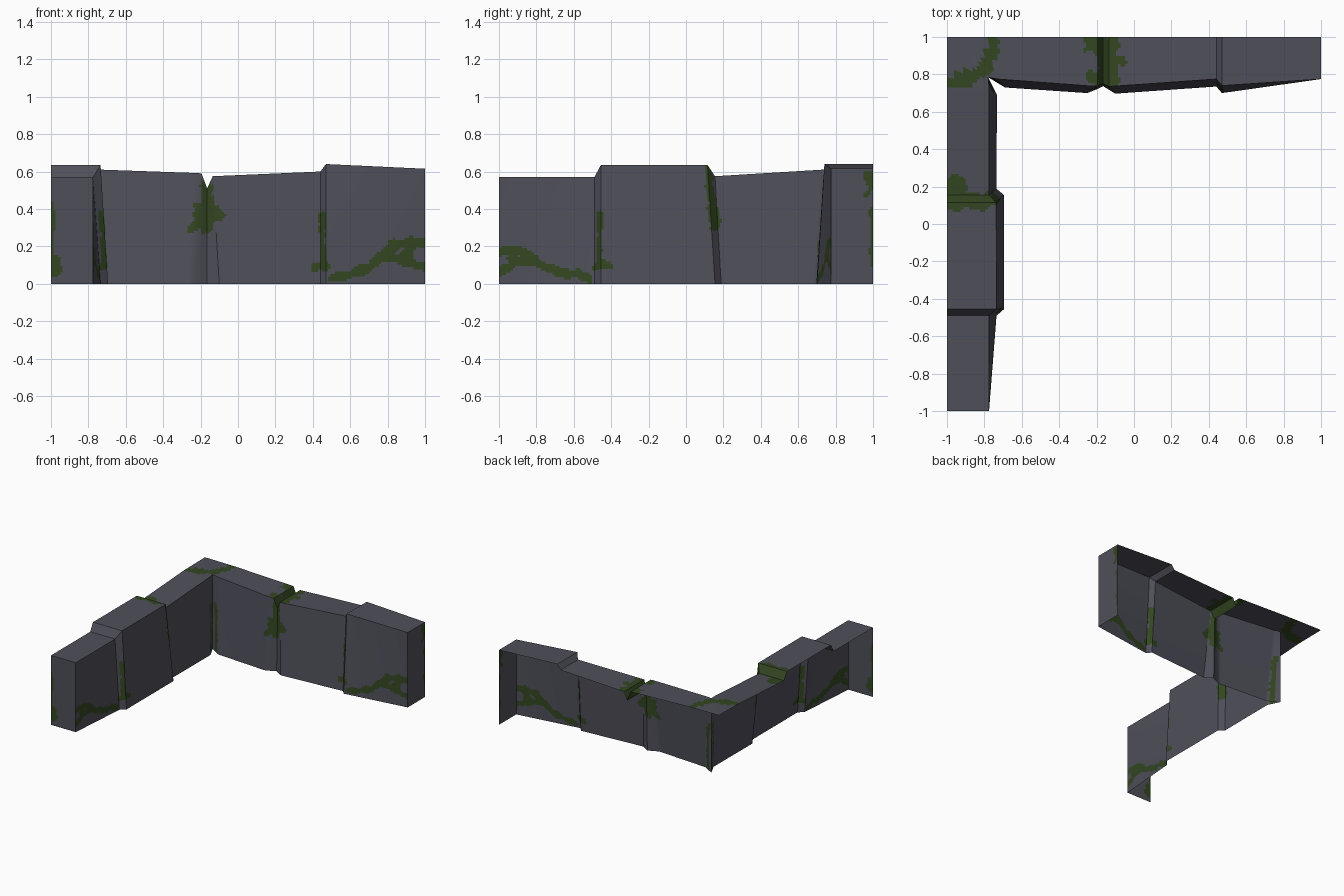
import bpy, bmesh, math
from mathutils import Vector

if "Cube" in bpy.data.objects:
    bpy.data.objects.remove(bpy.data.objects["Cube"])

CELL = 0.0125


def material(name, color):
    m = bpy.data.materials.new(name)
    m.diffuse_color = (*color, 1)
    m.use_nodes = True
    m.node_tree.nodes["Principled BSDF"].inputs["Base Color"].default_value = m.diffuse_color
    return m


STONE = material("grey stone", (0.078, 0.078, 0.102))
MOSS = material("dark moss", (0.033, 0.062, 0.015))


def near(p, trail):
    """Is 2D point p within a trail: (radius, points...), with a ragged outline?"""
    r, *pts = trail
    p = Vector(p)
    r *= 1 + 0.22 * math.sin(p.x * 47 + p.y * 31) + 0.15 * math.sin(p.x * 83 - p.y * 97)
    if len(pts) == 1:
        return (p - Vector(pts[0])).length < r
    for a, b in zip(pts, pts[1:]):
        a, b = Vector(a), Vector(b)
        d = b - a
        t = max(0, min(1, (p - a).dot(d) / d.length_squared))
        if (p - a - d * t).length < r:
            return True
    return False


def patch(bm, a, b, c, d, n, m, out, axes, trails):
    """Grid between edges a-b and d-c, facing out, with moss cells marked."""
    a, b, c, d = map(Vector, (a, b, c, d))
    grid = [[bm.verts.new(a.lerp(b, i / n).lerp(d.lerp(c, i / n), j / m))
             for j in range(m + 1)] for i in range(n + 1)]
    flip = (b - a).cross(d - a).dot(Vector(out)) < 0
    for i in range(n):
        for j in range(m):
            q = [grid[i][j], grid[i + 1][j], grid[i + 1][j + 1], grid[i][j + 1]]
            f = bm.faces.new(q[::-1] if flip else q)
            p = f.calc_center_median()
            uv = (p[axes[0]], p[axes[1]])
            f.material_index = int(any(near(uv, t) for t in trails))


def wall(name, stations, back, back_start, put, out, axis, cap_out, moss):
    """Shell wall with front, top and one end cap; open behind and below.
    Station: top s, top d, bottom s, bottom d, height."""
    bm = bmesh.new()
    rows, deep = 48, 18
    for k, (p, q) in enumerate(zip(stations, stations[1:])):
        n = max(1, math.ceil(abs(q[0] - p[0]) / CELL))
        t0, t1 = put(p[0], p[1], p[4]), put(q[0], q[1], q[4])
        b0, b1 = put(p[2], p[3], 0), put(q[2], q[3], 0)
        k0 = put(back_start if k == 0 else p[0], back, p[4])
        k1 = put(q[0], back, q[4])
        patch(bm, b0, b1, t1, t0, n, rows, out, (axis, 2), moss["front"])
        patch(bm, t0, t1, k1, k0, n, deep, (0, 0, 1), (0, 1), moss["top"])
    # end cap
    e = stations[-1]
    patch(bm, put(e[2], e[3], 0), put(e[0], back, 0), put(e[0], back, e[4]),
          put(e[0], e[1], e[4]), deep, rows, cap_out, (1 - axis, 2), moss["cap"])
    bmesh.ops.remove_doubles(bm, verts=bm.verts, dist=0.0003)
    me = bpy.data.meshes.new(name)
    bm.to_mesh(me)
    bm.free()
    me.materials.append(STONE)
    me.materials.append(MOSS)
    ob = bpy.data.objects.new(name, me)
    bpy.context.collection.objects.link(ob)
    bpy.ops.object.select_all(action='DESELECT')
    ob.select_set(True)
    bpy.context.view_layer.objects.active = ob
    bpy.ops.object.shade_smooth_by_angle(angle=math.radians(30))


# moss around the shared corner, seen from the top
corner_moss = (0.035, (-1, .77), (-.9, .775), (-.81, .82), (-.765, .88), (-.765, 1))

# back wall, running along x with a notch and a step
wall("back_wall",
     [(-.78, .785, -.78, .785, .613), (-.73, .775, -.69, .73, .61),
      (-.22, .737, -.25, .70, .592), (-.195, .737, -.2, .72, .59),
      (-.165, .75, -.165, .737, .51), (-.135, .735, -.1, .697, .575),
      (.44, .775, .44, .735, .60), (.47, .74, .47, .70, .64),
      (1, .775, 1, .775, .615)],
     1, -1, lambda s, d, z: (s, d, z), (0, -1, 0), 0, (1, 0, 0),
     {"front": [(.024, (.5, .03), (.6, .055), (.7, .085), (.78, .16), (.84, .215), (1, .225)),
                (.022, (.77, .14), (.85, .13), (.91, .12), (1, .085)),
                (.03, (.8, .17), (.82, .18)), (.035, (.91, .16), (.92, .21)),
                (.02, (.445, .36), (.452, .27)), (.013, (.452, .25), (.455, .1)),
                (.028, (.42, .095), (.46, .09)),
                (.03, (-.165, .53), (-.175, .42)), (.052, (-.175, .4), (-.185, .32)),
                (.035, (-.235, .305)), (.035, (-.16, .36), (-.11, .36)),
                (.018, (-.745, .38), (-.73, .25), (-.725, 0))],
      "top": [corner_moss, (.036, (-.165, .7), (-.165, 1)),
              (.05, (-.23, .96)), (.035, (-.225, .78)),
              (.03, (-.115, .73), (-.115, 1)), (.03, (-.07, .87))],
      "cap": [(.03, (.98, .57), (.99, .53)), (.02, (.975, .48)), (.012, (.995, .4), (.995, .1))]})

# left wall, running along y with a raised middle block
wall("left_wall",
     [(.785, -.78, .785, -.78, .613), (.73, -.775, .69, -.733, .61),
      (.155, -.775, .188, -.735, .575), (.115, -.737, .155, -.695, .635),
      (-.455, -.735, -.455, -.695, .635), (-.49, -.775, -.49, -.735, .57),
      (-1, -.775, -1, -.775, .57)],
     -1, 1, lambda s, d, z: (d, s, z), (1, 0, 0), 1, (0, -1, 0),
     {"front": [(.024, (-1, .175), (-.9, .18), (-.83, .15), (-.76, .09), (-.68, .06),
                 (-.6, .055), (-.53, .03)),
                (.022, (-1, .06), (-.93, .1), (-.83, .125), (-.77, .1)),
                (.03, (-.93, .17), (-.92, .12)), (.014, (-.46, .38), (-.465, .1)),
                (.02, (-.475, .1), (-.41, .1)), (.028, (-.48, .09)),
                (.02, (.12, .64), (.135, .45)), (.03, (.135, .4), (.16, .31)),
                (.018, (.75, .38), (.73, .25), (.725, 0))],
      "top": [corner_moss, (.045, (-1, .12), (-.88, .12), (-.75, .135)),
              (.055, (-.96, .2))],
      "cap": [(.018, (-.995, .42), (-.995, .3)), (.035, (-.985, .12), (-.985, .06)),
              (.01, (-1, .28), (-1, .15))]})
